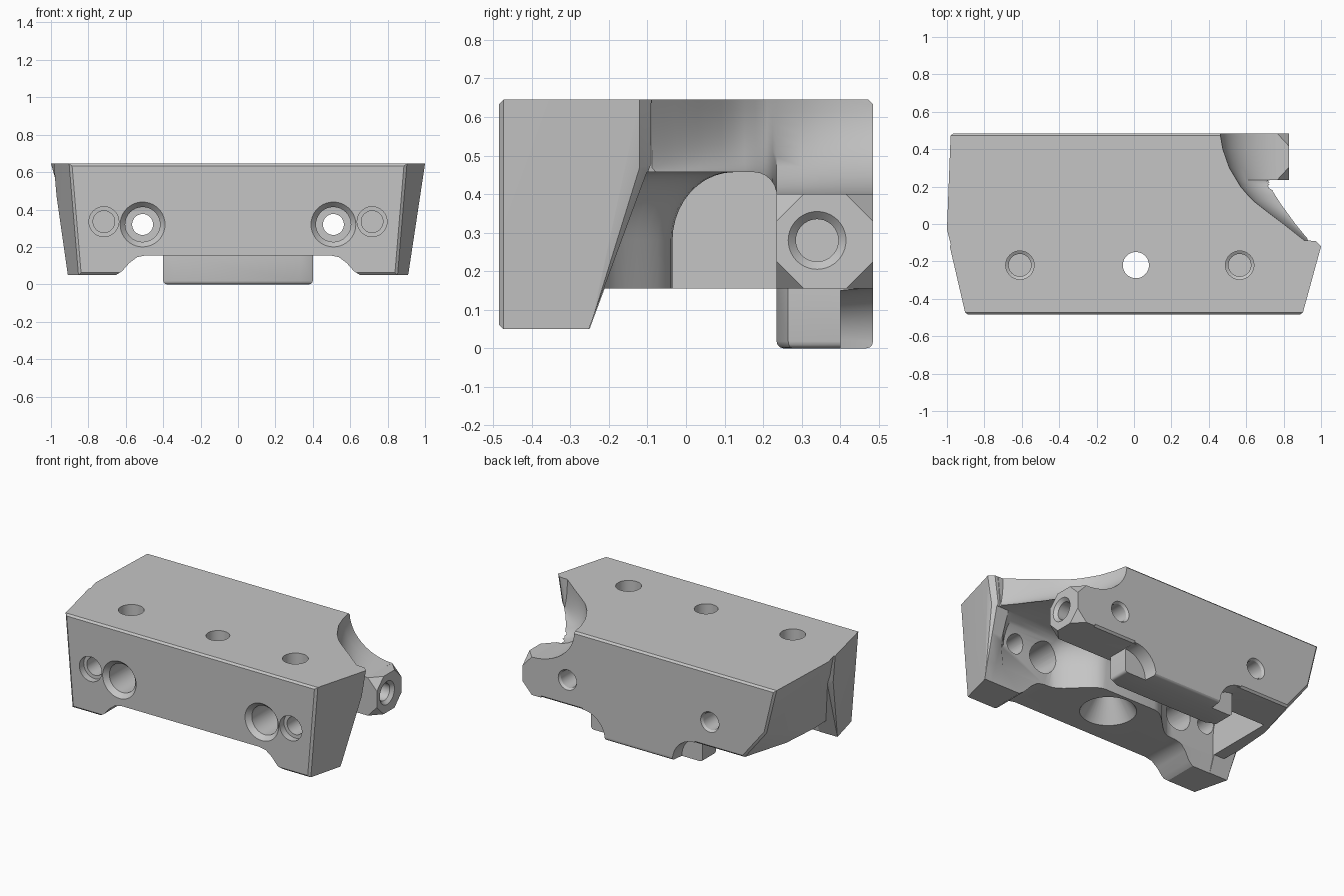
import bpy, bmesh, math
from mathutils import Vector, Matrix

cube = bpy.data.objects.get("Cube")
if cube:
    bpy.data.objects.remove(cube, do_unlink=True)

grey = bpy.data.materials.new("machined_grey")
grey.use_nodes = True
COLOUR = (0.56, 0.56, 0.56, 1)
grey.diffuse_color = COLOUR
grey.node_tree.nodes["Principled BSDF"].inputs["Base Color"].default_value = COLOUR


def finish(name, bm):
    bmesh.ops.recalc_face_normals(bm, faces=bm.faces)
    mesh = bpy.data.meshes.new(name)
    bm.to_mesh(mesh)
    bm.free()
    mesh.materials.append(grey)
    obj = bpy.data.objects.new(name, mesh)
    bpy.context.collection.objects.link(obj)
    return obj


def hull(name, points, bevel=0.0, rule=None, segments=1):
    """Convex solid; edges whose ends all satisfy the rule are bevelled."""
    bm = bmesh.new()
    for p in points:
        bm.verts.new(p)
    bmesh.ops.convex_hull(bm, input=bm.verts)
    bmesh.ops.delete(bm, geom=[v for v in bm.verts if not v.link_faces], context='VERTS')
    bmesh.ops.dissolve_limit(bm, angle_limit=0.01, verts=bm.verts, edges=bm.edges)
    if bevel:
        edges = [e for e in bm.edges if all(rule(v.co) for v in e.verts)]
        bmesh.ops.bevel(bm, geom=edges, offset=bevel, segments=segments, profile=0.5, affect='EDGES')
    return finish(name, bm)


def loft(name, rings):
    """Solid through rings that have equal point counts."""
    bm = bmesh.new()
    loops = [[bm.verts.new(p) for p in ring] for ring in rings]
    n = len(loops[0])
    for a, b in zip(loops, loops[1:]):
        for i in range(n):
            j = (i + 1) % n
            bm.faces.new((a[i], a[j], b[j], b[i]))
    bm.faces.new(loops[0])
    bm.faces.new(loops[-1])
    return finish(name, bm)


def bore(start, direction, steps):
    """Round cutter made from (distance, radius) steps along a direction."""
    turn = Vector(direction).to_track_quat('Z', 'Y').to_matrix().to_4x4()
    place = Matrix.Translation(start) @ turn
    rings = []
    for dist, r in steps:
        rings.append([place @ Vector((r * math.cos(a), r * math.sin(a), dist))
                      for a in (math.tau * i / 40 for i in range(40))])
    return loft("bore_cutter", rings)


def combine(target, tool, operation):
    mod = target.modifiers.new("join", 'BOOLEAN')
    mod.operation = operation
    mod.solver = 'EXACT'
    mod.object = tool
    bpy.context.view_layer.objects.active = target
    bpy.ops.object.modifier_apply(modifier=mod.name)
    bpy.data.objects.remove(tool, do_unlink=True)


def add(tool):
    combine(body, tool, 'UNION')


def cut(tool):
    combine(body, tool, 'DIFFERENCE')


def interpolate(table, t):
    for (a, va), (b, vb) in zip(table, table[1:]):
        if t <= b:
            return va + (vb - va) * (t - a) / (b - a)
    return table[-1][1]


TOP, BASE, FRONT, BACK, JAW = 0.645, 0.155, -0.48, 0.485, 0.235

# Rear body, with its right end leaning in and one lower corner cut away
body = hull("clamp_body", [
    (-1, -0.03, TOP), (-0.98, -0.1, TOP), (-0.98, BACK, TOP), (0.78, BACK, TOP),
    (0.95, -0.1, TOP), (0.9, -0.3, TOP), (-0.93, -0.3, TOP), (-0.91, BACK, 0.355),
    (-0.86, -0.1, BASE), (-0.84, 0.17, BASE), (-0.75, BACK, BASE), (0.78, BACK, BASE),
    (0.9, -0.1, BASE), (0.85, -0.3, BASE), (-0.85, -0.3, BASE)],
    0.012, lambda c: c.y > 0.48)

# Front plate with leaning ends and a sloping back
plate = []
for s, tip in ((-1, 0.985), (1, 1)):
    plate += [(s * 0.9, FRONT - 0.005, TOP), (s * tip, -0.12, TOP), (s * 0.97, -0.09, TOP),
              (s * 0.97, -0.12, 0.47), (s * 0.945, -0.092, 0.475),
              (s * 0.85, FRONT - 0.005, 0.05), (s * 0.91, -0.25, 0.05)]
add(hull("front_plate", plate, 0.012, lambda c: c.y < FRONT))

# Concave scoop over the left end
upper = [(-0.095, 0.92), (0.0, 0.8), (0.06, 0.72), (0.13, 0.63), (0.2, 0.57),
         (0.3, 0.51), (0.4, 0.475), (BACK, 0.46), (0.6, 0.455)]
lower = [(-0.095, 0.947), (0.0, 0.88), (0.08, 0.835), (0.2, 0.77), (0.24, 0.762), (0.6, 0.77)]
floor_heights = [(-0.095, 0.452), (0.18, 0.452), (0.21, 0.44), (0.225, 0.425), (JAW, 0.4), (0.6, 0.4)]
rings = []
for y in [-0.088 + 0.03 * k for k in range(9)] + [0.18, 0.2, 0.21, 0.225, JAW, 0.3, 0.35, 0.4, BACK, 0.6]:
    xa, xb, floor = (interpolate(t, y) for t in (upper, lower, floor_heights))
    ring = [(xa, y, TOP + 0.1)]
    for i in range(13):
        a = math.pi / 2 * i / 12
        ring.append((xa + (xb - xa) * (1 - math.cos(a)), y, TOP + (floor - TOP) * math.sin(a)))
    rings.append(ring + [(1.3, y, floor), (1.3, y, TOP + 0.1)])
cut(loft("scoop_cutter", rings))

# Square off the left end where the jaw is attached
cut(hull("jaw_seat_cutter", [(x, y, z) for x in (0.763, 1.2) for y in (JAW - 0.001, 0.6) for z in (-0.1, 0.8)]))

# Hollow underneath, rounded into its ceiling, with a thick boss in the middle of the front wall
rings = []
for z in [-0.1, 0.05, 0.15, 0.28] + [0.457 - 0.177 * (1 - math.sin(math.pi / 2 * i / 10)) for i in range(1, 11)]:
    slope = -0.252 + 0.37 * (z - 0.05)
    t = max(0, (z - 0.28) / 0.177)
    fillet = 0.16 * (1 - math.sqrt(max(0, 1 - t * t)))
    boss = -0.035 + fillet
    wall = min(slope, -0.22 + 0.8 * fillet)
    r = max(0, (z - 0.397) / 0.06)
    back = JAW - 0.06 * (1 - math.sqrt(max(0, 1 - r * r)))
    ring = [(1.5, JAW - 0.0005, z), (0.79, JAW - 0.0005, z), (0.77, back, z)]
    ring += [(-0.78, back, z), (-0.78, wall, z)]
    blend = [(0.46 - 0.28 * i / 10, wall + (boss - wall) * (1 - math.cos(math.pi * i / 10)) / 2) for i in range(11)]
    ring += [(-x, y, z) for x, y in blend] + [(x, y, z) for x, y in reversed(blend)]
    rings.append(ring + [(0.8, wall, z), (0.86, slope, z), (1.5, slope, z)])
cut(loft("hollow_cutter", rings))

# Eight-sided end of the rear jaw
c, jaw_top = 0.07, 0.4
jaw = [(x, y, z) for x in (0.7, 0.765) for y in (JAW, BACK) for z in (BASE, jaw_top)]
for y, sy in ((JAW, 1), (BACK, -1)):
    for z, sz in ((BASE, 1), (jaw_top, -1)):
        jaw += [(0.83, y + sy * c, z), (0.83, y, z + sz * c)]
add(hull("jaw_end", jaw))

# Raised middle of the front plate's lower edge, leaving two feet
arch = [(-0.66, -0.1), (-0.66, 0.045), (-0.62, 0.07), (-0.58, 0.115), (-0.54, 0.145), (-0.49, BASE)]
arch += [(-x, z) for x, z in reversed(arch)]
cut(loft("foot_gap_cutter", [[(x, y, z) for x, z in arch] for y in (-0.6, 0.2)]))

# Locating tab with clipped front corners and relieved back corners
corners = [(s * x, y) for s in (-1, 1) for x, y in ((0.33, JAW), (0.4, 0.265), (0.4, BACK))]
tab = hull("tab", [(x, y, z) for x, y in corners for z in (0, 0.2)], 0.018, lambda v: v.z < 0.01, 3)
for x in (-0.4, 0.4):
    combine(tab, bore((x, 0.4, 0), (0, 1, 0), [(0, 0.15), (0.2, 0.17)]), 'DIFFERENCE')
add(tab)

# Holes through the front wall and the rear wall
for s in (-1, 1):
    cut(bore((s * 0.51, -0.5, 0.32), (0, 1, 0), [(0, 0.125), (0.015, 0.12), (0.045, 0.093), (0.55, 0.093)]))
    cut(bore((s * 0.717, -0.5, 0.335), (0, 1, 0), [(0, 0.08), (0.06, 0.08), (0.061, 0.058), (0.45, 0.058)]))
    cut(bore((s * 0.51, 0.15, 0.32), (0, 1, 0), [(0, 0.056), (0.32, 0.056), (0.35, 0.075)]))

# Screw hole in the jaw end
cut(bore((0.85, 0.34, 0.28), (-1, 0, 0), [(0, 0.08), (0.02, 0.075), (0.04, 0.055), (0.2, 0.055)]))

# Holes in the top, the middle one flaring out below
for x in (-0.61, 0.565):
    cut(bore((x, -0.22, 0.67), (0, 0, -1), [(0, 0.076), (0.15, 0.076), (0.16, 0.06), (0.2, 0.06)]))
cut(bore((0.01, -0.22, 0.7), (0, 0, -1), [(0, 0.07), (0.4, 0.07), (0.55, 0.168), (0.7, 0.168)]))

for obj in bpy.context.selected_objects:
    obj.select_set(False)
body.select_set(True)
bpy.context.view_layer.objects.active = body
bpy.ops.object.shade_smooth_by_angle(angle=math.radians(30))
